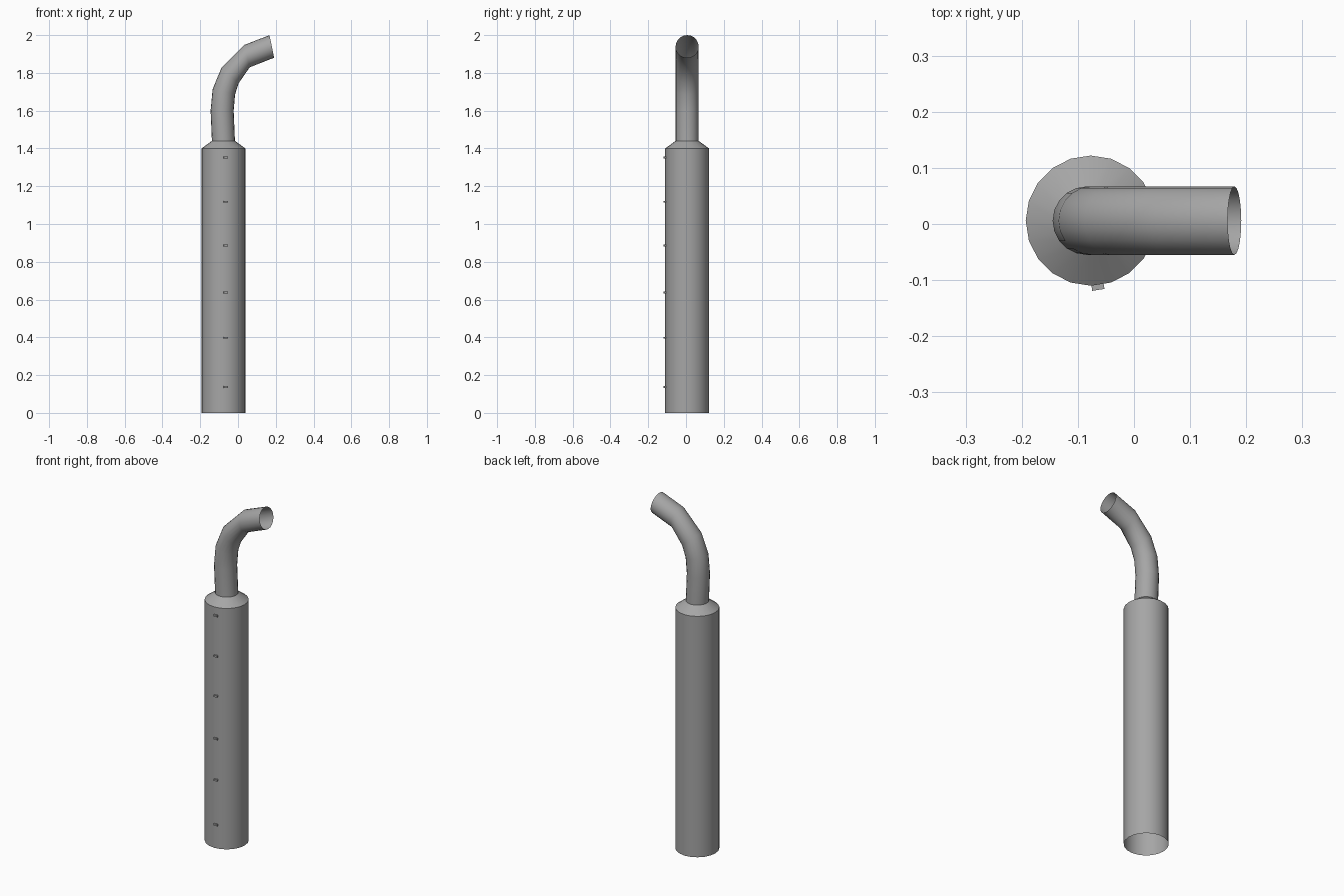
import bpy
import bmesh
from math import sin, cos, radians, pi
from mathutils import Matrix, Vector

if "Cube" in bpy.data.objects:
    bpy.data.objects.remove(bpy.data.objects["Cube"], do_unlink=True)

SIDES = 20
AXIS = Vector((-0.077, 0.006, 0))

metal = bpy.data.materials.new("grey metal")
metal.use_nodes = True
GREY = (0.38, 0.38, 0.38, 1)
metal.diffuse_color = GREY
metal.node_tree.nodes["Principled BSDF"].inputs["Base Color"].default_value = GREY


def finish(name, bm, smooth=True):
    mesh = bpy.data.meshes.new(name)
    bm.to_mesh(mesh)
    bm.free()
    mesh.materials.append(metal)
    obj = bpy.data.objects.new(name, mesh)
    bpy.context.collection.objects.link(obj)
    if smooth:
        bpy.ops.object.select_all(action="DESELECT")
        obj.select_set(True)
        bpy.context.view_layer.objects.active = obj
        bpy.ops.object.shade_smooth_by_angle(angle=radians(40))
    return obj


def tube(name, rings):
    """Open tube through rings of (x, z, radius, lean towards +x in degrees)."""
    bm = bmesh.new()
    loops = []
    for x, z, r, lean in rings:
        a = radians(lean)
        loop = []
        for i in range(SIDES):
            t = 2 * pi * i / SIDES
            u = r * cos(t)
            loop.append(bm.verts.new((x + u * cos(a), AXIS.y + r * sin(t), z - u * sin(a))))
        loops.append(loop)
    for low, high in zip(loops, loops[1:]):
        for i in range(SIDES):
            j = (i + 1) % SIDES
            bm.faces.new((low[i], low[j], high[j], high[i]))
    return finish(name, bm)


# Wide open-bottomed cylinder with its sloping shoulder
tube("muffler_body", [(AXIS.x, 0, 0.116, 0), (AXIS.x, 1.40, 0.116, 0),
                      (AXIS.x, 1.44, 0.061, 0)])

# Bent outlet pipe, open at the tip
tube("outlet_pipe", [(AXIS.x, 1.435, 0.061, 0), (-0.084, 1.60, 0.061, 0),
                     (-0.075, 1.70, 0.061, 13), (-0.042, 1.786, 0.061, 41),
                     (0.048, 1.889, 0.061, 77), (0.179, 1.94, 0.061, 78.5)])

# Row of small tabs lying on one flat of the cylinder
turn = Matrix.Rotation(pi / SIDES, 4, "Z")
for n, z in enumerate((0.138, 0.398, 0.638, 0.886, 1.118, 1.353)):
    bm = bmesh.new()
    bmesh.ops.create_cube(bm, size=1)
    bm.transform(Matrix.Translation(AXIS + Vector((0, 0, z))) @ turn
                 @ Matrix.Translation((-0.006, -0.118, 0))
                 @ Matrix.Diagonal((0.022, 0.012, 0.01, 1)))
    finish(f"tab_{n + 1}", bm, smooth=False)
